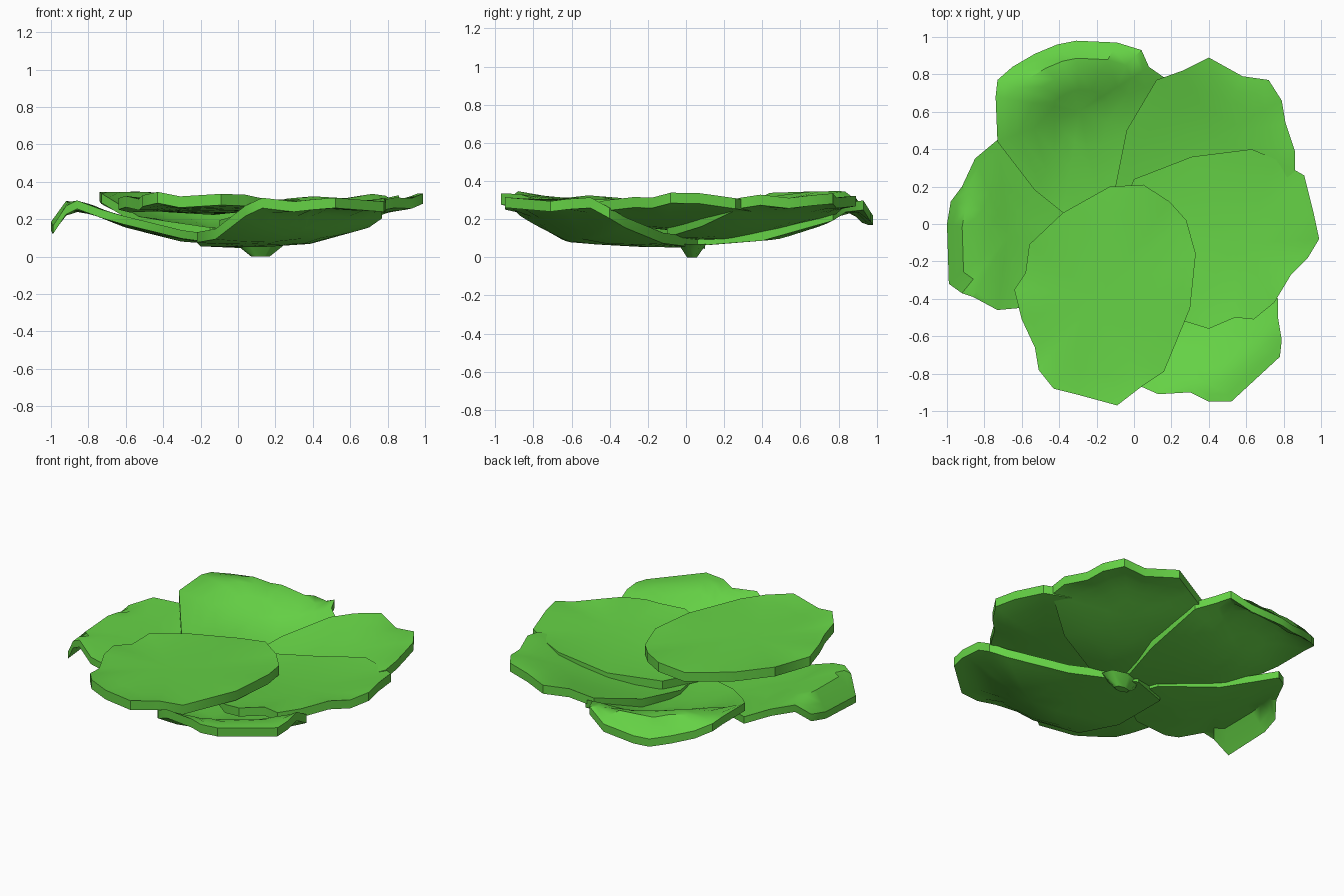
import bpy, bmesh, math
from mathutils import Vector

if "Cube" in bpy.data.objects:
    bpy.data.objects.remove(bpy.data.objects["Cube"])

green = bpy.data.materials.new("leaf_green")
green.diffuse_color = (0.13, 0.64, 0.06, 1)
green.use_nodes = True
green.node_tree.nodes["Principled BSDF"].inputs["Base Color"].default_value = green.diffuse_color
STEPS = (0, 0.3, 0.6, 0.8, 0.92, 1.0)


def height(profile, u):
    # Linear interpolation of the underside profile from centre to rim
    for i in range(len(STEPS) - 1):
        if u <= STEPS[i + 1] or i == len(STEPS) - 2:
            f = min(1, (u - STEPS[i]) / (STEPS[i + 1] - STEPS[i]))
            return profile[i] + f * (profile[i + 1] - profile[i])


def finish(obj):
    obj.data.materials.append(green)
    bpy.context.view_layer.objects.active = obj
    obj.select_set(True)
    bpy.ops.object.shade_smooth_by_angle(angle=math.radians(35))
    obj.select_set(False)


def leaf(name, outline, profile, heading, side=1.0, thick=0.055, tilt=0.0):
    # Two curved layers of concentric rings joined by an upright rim
    pts = [Vector(p) for p in outline]
    area = sum(a.cross(b) for a, b in zip(pts, pts[1:] + pts[:1]))
    if area < 0:
        pts.reverse()
    n = len(pts)
    mid = sum(pts, Vector((0, 0))) / n
    d = Vector(heading).normalized()
    bm = bmesh.new()

    def vert(p, up):
        t, s = p.dot(d), p.cross(d)
        z = height(profile, math.sqrt(t * t + side * s * s))
        z = min(0.295, z - tilt * min(0, s))
        return bm.verts.new((p.x, p.y, z + up))

    rims = []
    for up in (0, thick):
        hub = vert(mid, up)
        rings = [[vert(mid + (p - mid) * k, up + 0.012 * k ** 4 * math.sin(i * 2.1))
                  for i, p in enumerate(pts)] for k in (0.3, 0.55, 0.75, 0.9, 1)]
        for i in range(n):
            j = (i + 1) % n
            bm.faces.new((hub, rings[0][i], rings[0][j]))
            for a, b in zip(rings, rings[1:]):
                bm.faces.new((a[i], b[i], b[j], a[j]))
        rims.append(rings[-1])
    low, top = rims
    for i in range(n):
        j = (i + 1) % n
        bm.faces.new((low[i], low[j], top[j], top[i]))
    bmesh.ops.recalc_face_normals(bm, faces=bm.faces)
    me = bpy.data.meshes.new(name)
    bm.to_mesh(me)
    bm.free()
    obj = bpy.data.objects.new(name, me)
    bpy.context.collection.objects.link(obj)
    finish(obj)


# Top leaf, nearly flat, at the front
leaf("top_leaf", [(-.13, .2), (.05, .21), (.19, .12), (.28, .02), (.33, -.16), (.3, -.45),
     (.16, -.79), (.04, -.87), (-.09, -.97), (-.31, -.91), (-.43, -.88), (-.51, -.78),
     (-.53, -.66), (-.6, -.51), (-.64, -.35), (-.58, -.26), (-.56, -.11), (-.38, .06)],
     (.23, .235, .245, .255, .265, .28), (-.2, -1), thick=.06)

# Right leaf, tucked under the top one
leaf("right_leaf", [(0, .24), (.31, .36), (.63, .4), (.77, .34), (.91, .26), (.96, .06),
     (.99, -.08), (.93, -.18), (.84, -.27), (.75, -.42), (.64, -.51), (.54, -.5),
     (.4, -.56), (.27, -.52), (0, -.3), (-.1, 0)],
     (.13, .16, .2, .235, .26, .285), (1, -.05), side=.8)

# Back right leaf
leaf("back_right_leaf", [(-.1, .2), (-.04, .5), (.12, .77), (.26, .82), (.4, .89), (.58, .79),
     (.72, .77), (.79, .66), (.81, .54), (.86, .39), (.86, .28), (.6, .08), (.2, -.1), (-.05, 0)],
     (.08, .1, .17, .23, .26, .27), (.5, .7))

# Back left leaf with drooping tip, left side lifted over its neighbour
leaf("back_left_leaf", [(.18, .77), (.08, .84), (.04, .93), (-.09, .97), (-.31, .98), (-.41, .96),
     (-.53, .91), (-.65, .84), (-.73, .77), (-.74, .68), (-.73, .44), (-.53, .18), (-.38, .06),
     (-.15, -.05), (.1, 0), (.2, .4)],
     (.065, .075, .11, .22, .26, .14), (-.2, 1), side=.4, tilt=.18, thick=.05)

# Left leaf with drooping tip
leaf("left_leaf", [(-.73, .45), (-.85, .35), (-.92, .2), (-.98, .12), (-1, 0), (-.99, -.32),
     (-.92, -.37), (-.86, -.39), (-.73, -.46), (-.62, -.45), (-.3, -.33), (0, -.1),
     (-.1, .1), (-.45, .25)],
     (.065, .08, .155, .235, .25, .13), (-1, -.03), side=.1, thick=.045)

# Front right leaf, lowest
leaf("front_right_leaf", [(.77, -.4), (.77, -.5), (.79, -.62), (.78, -.71), (.52, -.95), (.4, -.95),
     (.3, -.9), (.13, -.91), (.04, -.87), (-.12, -.65), (-.22, -.4), (-.2, 0), (.05, .1),
     (.4, -.12), (.7, -.32)],
     (.055, .055, .075, .17, .25, .25), (.5, -.8))

# Small root nub in the middle
bpy.ops.mesh.primitive_cone_add(vertices=7, radius1=.05, radius2=.14, depth=.07,
                                location=(.12, .03, .035))
nub = bpy.context.object
nub.name = "root_nub"
nub.scale.y = .55
finish(nub)
